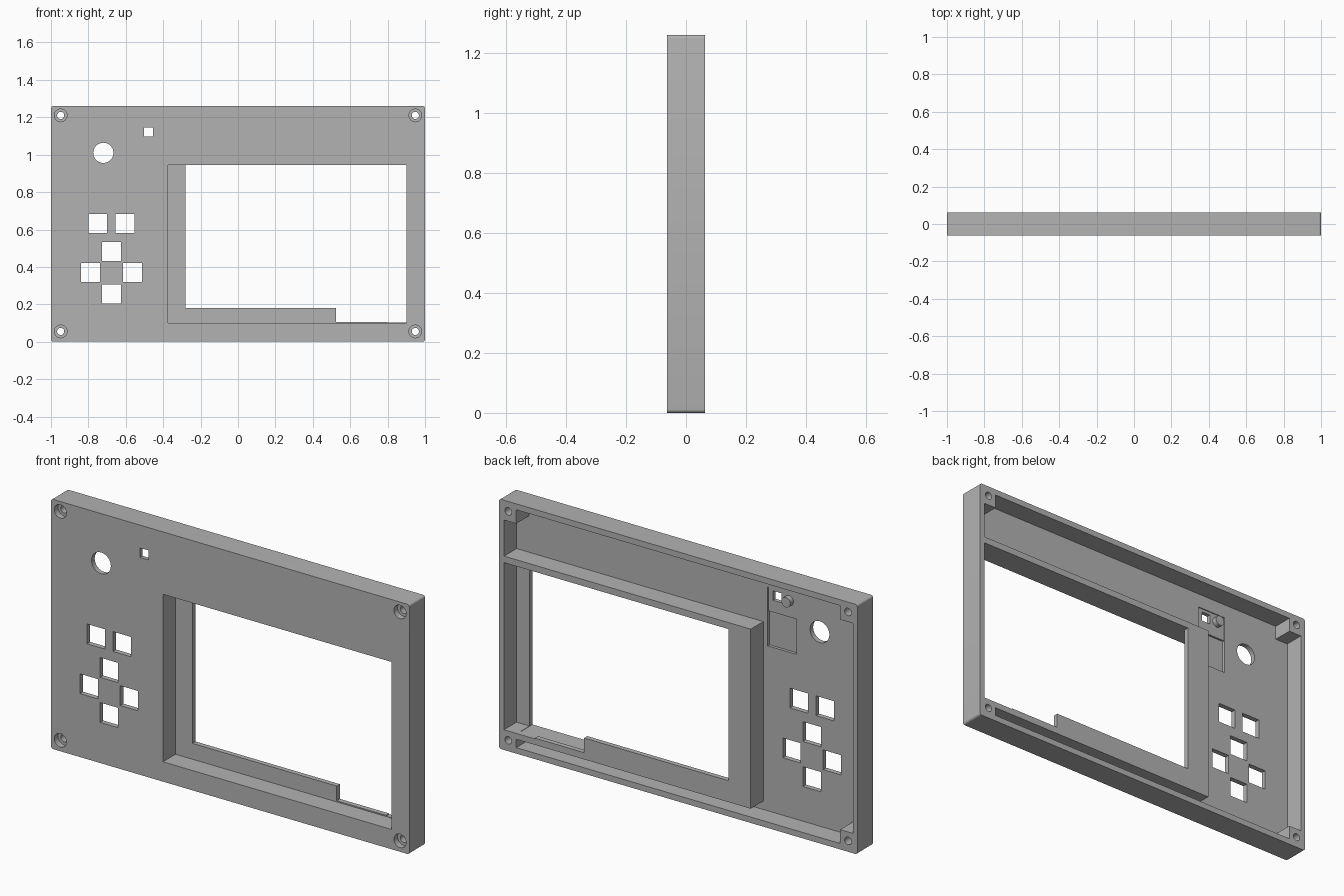
import bpy, bmesh, math
from mathutils import Matrix, Vector

cube = bpy.data.objects.get("Cube")
if cube:
    bpy.data.objects.remove(cube, do_unlink=True)

W, H, T = 1.0, 1.26, 0.0625      # half width, height, half thickness
FLOOR = -0.0375                  # inner face of the front plate
OUT = 0.2                        # cutters reach past the body

grey = bpy.data.materials.new("grey_plastic")
grey.use_nodes = True
COLOUR = (0.45, 0.45, 0.45, 1)
grey.diffuse_color = COLOUR
grey.node_tree.nodes["Principled BSDF"].inputs["Base Color"].default_value = COLOUR


def finish(bm, name):
    bmesh.ops.recalc_face_normals(bm, faces=bm.faces)
    mesh = bpy.data.meshes.new(name)
    bm.to_mesh(mesh)
    bm.free()
    mesh.materials.append(grey)
    ob = bpy.data.objects.new(name, mesh)
    bpy.context.collection.objects.link(ob)
    return ob


def box(name, x0, x1, y0, y1, z0, z1, round_corners=0):
    bm = bmesh.new()
    size = Matrix.Diagonal((x1 - x0, y1 - y0, z1 - z0, 1))
    centre = Matrix.Translation(((x0 + x1) / 2, (y0 + y1) / 2, (z0 + z1) / 2))
    bmesh.ops.create_cube(bm, size=1, matrix=centre @ size)
    if round_corners:
        edges = [e for e in bm.edges
                 if abs(e.verts[0].co.y - e.verts[1].co.y) > 0.01]
        bmesh.ops.bevel(bm, geom=edges, offset=round_corners, segments=4,
                        profile=0.5, affect='EDGES')
    return finish(bm, name)


def cylinder(name, x, z, r, y0, y1):
    bm = bmesh.new()
    place = Matrix.Translation((x, (y0 + y1) / 2, z)) @ Matrix.Rotation(math.pi / 2, 4, 'X')
    bmesh.ops.create_cone(bm, cap_ends=True, segments=32, radius1=r, radius2=r,
                          depth=y1 - y0, matrix=place)
    return finish(bm, name)


def combine(target, other, operation='DIFFERENCE'):
    mod = target.modifiers.new("cut", 'BOOLEAN')
    mod.operation = operation
    mod.solver = 'EXACT'
    mod.object = other
    bpy.context.view_layer.objects.active = target
    bpy.ops.object.modifier_apply(modifier=mod.name)
    bpy.data.objects.remove(other, do_unlink=True)


panel = box("front_panel", -W, W, -T, T, 0, H, round_corners=0.012)

# Bays hollowed from the back, leaving corner posts and the screen surround
for x0, x1, z0, z1 in [
    (-0.904, 0.904, 0.978, 1.23),    # above the screen
    (-0.975, 0.972, 0.978, 1.16),
    (-0.904, -0.405, 0.03, 1.23),    # behind the buttons
    (-0.975, -0.405, 0.1, 1.16),
    (-0.904, 0.904, 0.03, 0.072),    # slot under the screen
    (0.8, 0.972, 0.102, 0.945),      # beside the screen
]:
    combine(panel, box("bay_cutter", x0, x1, FLOOR, OUT, z0, z1))

# Screen well from the front, with a stepped opening in its back flange
combine(panel, box("well_cutter", -0.375, 0.9, -OUT, -FLOOR, 0.1, 0.945))
combine(panel, box("opening_cutter", -0.28, 0.95, 0, OUT, 0.18, 0.945))
combine(panel, box("step_cutter", 0.525, 0.95, 0, OUT, 0.106, 0.945))

# Button holes, indicator hole and round knob hole
for x, z in [(-0.75, 0.632), (-0.604, 0.632), (-0.676, 0.482),
             (-0.789, 0.37), (-0.564, 0.37), (-0.676, 0.255)]:
    combine(panel, box("button_cutter", x - 0.05, x + 0.05, -OUT, OUT, z - 0.05, z + 0.05))
combine(panel, cylinder("knob_cutter", -0.72, 1.01, 0.054, -OUT, OUT))

# Shallow two-level recess behind the indicator
combine(panel, box("recess_cutter", -0.59, -0.43, FLOOR - 0.005, 0, 1.0, 1.16))
combine(panel, box("recess_cutter", -0.59, -0.43, FLOOR - 0.015, 0, 0.862, 1.037))
combine(panel, box("indicator_cutter", -0.503, -0.455, -OUT, OUT, 1.097, 1.145))

# Counterbored screw holes through the corner posts
for x in (-0.948, 0.948):
    for z in (0.055, 1.21):
        combine(panel, cylinder("screw_cutter", x, z, 0.019, -OUT, OUT))
        combine(panel, cylinder("counterbore_cutter", x, z, 0.034, -OUT, -T + 0.03))

# Locating peg beside the indicator
combine(panel, cylinder("peg", -0.545, 1.12, 0.025, FLOOR - 0.01, FLOOR + 0.02), 'UNION')

# Tidy flat faces and keep hard edges crisp
bm = bmesh.new()
bm.from_mesh(panel.data)
bmesh.ops.remove_doubles(bm, verts=bm.verts, dist=0.0001)
bm.to_mesh(panel.data)
bm.free()
for ob in bpy.context.selected_objects:
    ob.select_set(False)
panel.select_set(True)
bpy.context.view_layer.objects.active = panel
bpy.ops.object.shade_smooth_by_angle(angle=math.radians(30))
